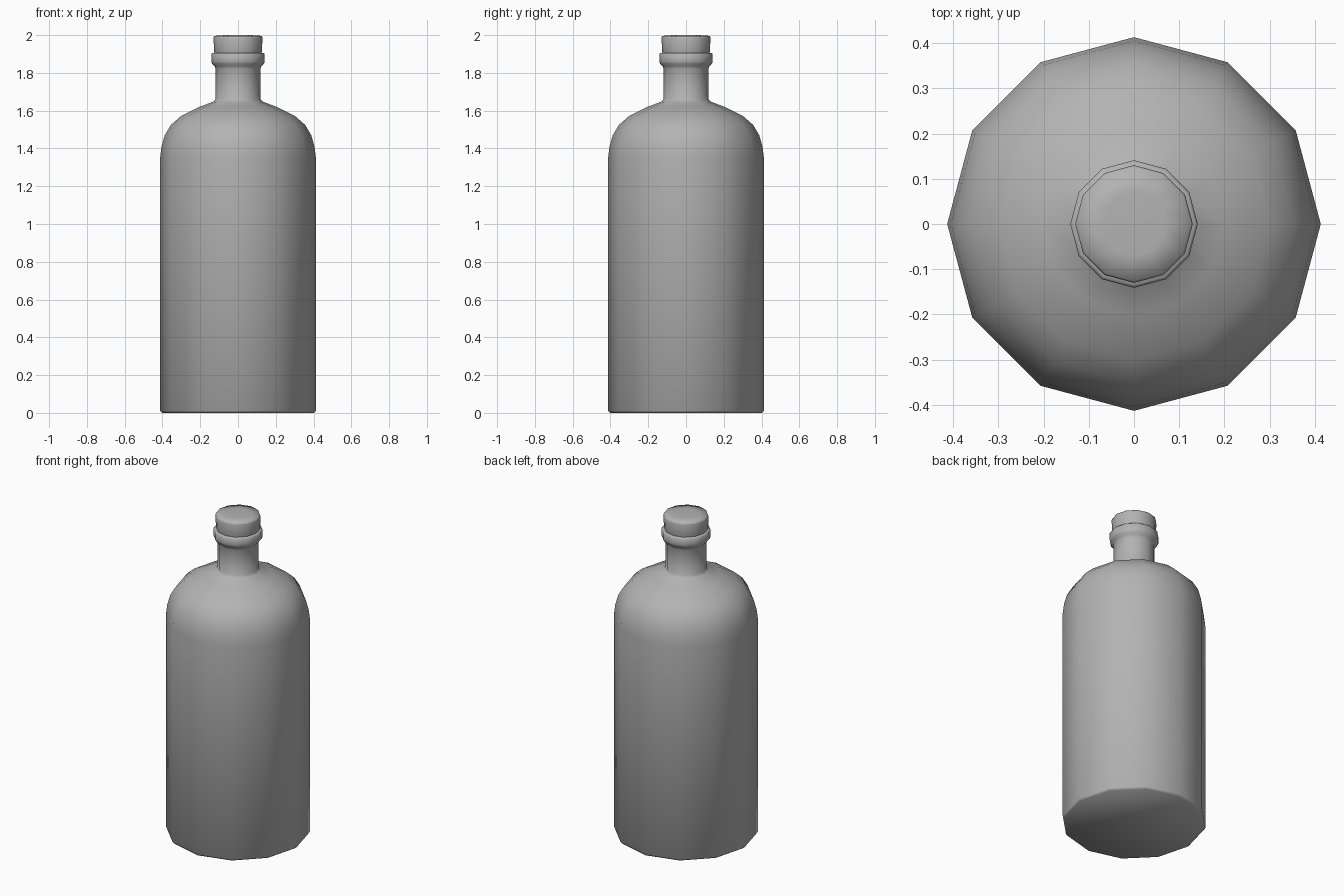
import bpy, bmesh, math

if "Cube" in bpy.data.objects:
    bpy.data.objects.remove(bpy.data.objects["Cube"])

SIDES = 12

grey = bpy.data.materials.new("dark_grey")
grey.diffuse_color = (0.45, 0.45, 0.45, 1)
grey.use_nodes = True
grey.node_tree.nodes["Principled BSDF"].inputs["Base Color"].default_value = grey.diffuse_color


def lathe(name, profile, smooth_angle):
    """Spin an (radius, z) profile around z and cap both ends."""
    bm = bmesh.new()
    rings = []
    for r, z in profile:
        rings.append([bm.verts.new((r * math.cos(2 * math.pi * i / SIDES),
                                    r * math.sin(2 * math.pi * i / SIDES), z))
                      for i in range(SIDES)])
    for a, b in zip(rings, rings[1:]):
        for i in range(SIDES):
            j = (i + 1) % SIDES
            bm.faces.new((a[i], a[j], b[j], b[i]))
    bm.faces.new(rings[0][::-1])
    bm.faces.new(rings[-1])
    mesh = bpy.data.meshes.new(name)
    bm.to_mesh(mesh)
    bm.free()
    mesh.materials.append(grey)
    obj = bpy.data.objects.new(name, mesh)
    bpy.context.collection.objects.link(obj)
    bpy.ops.object.select_all(action='DESELECT')
    obj.select_set(True)
    bpy.context.view_layer.objects.active = obj
    bpy.ops.object.shade_smooth_by_angle(angle=math.radians(smooth_angle))
    return obj


# Bottle: base, straight body, rounded shoulder, neck and lip ring
lathe("bottle", [
    (0.403, 0.0), (0.413, 0.012), (0.413, 1.345),
    (0.405, 1.41), (0.388, 1.47), (0.355, 1.525), (0.30, 1.573), (0.20, 1.622),
    (0.13, 1.648), (0.119, 1.662), (0.118, 1.82),
    (0.124, 1.836), (0.138, 1.85), (0.141, 1.86), (0.141, 1.90), (0.135, 1.906),
], 75)

# Stopper sitting on the lip, with a softly shaded domed top
lathe("stopper", [
    (0.122, 1.895), (0.126, 1.91), (0.130, 1.985), (0.126, 1.996), (0.07, 2.0),
], 80)
